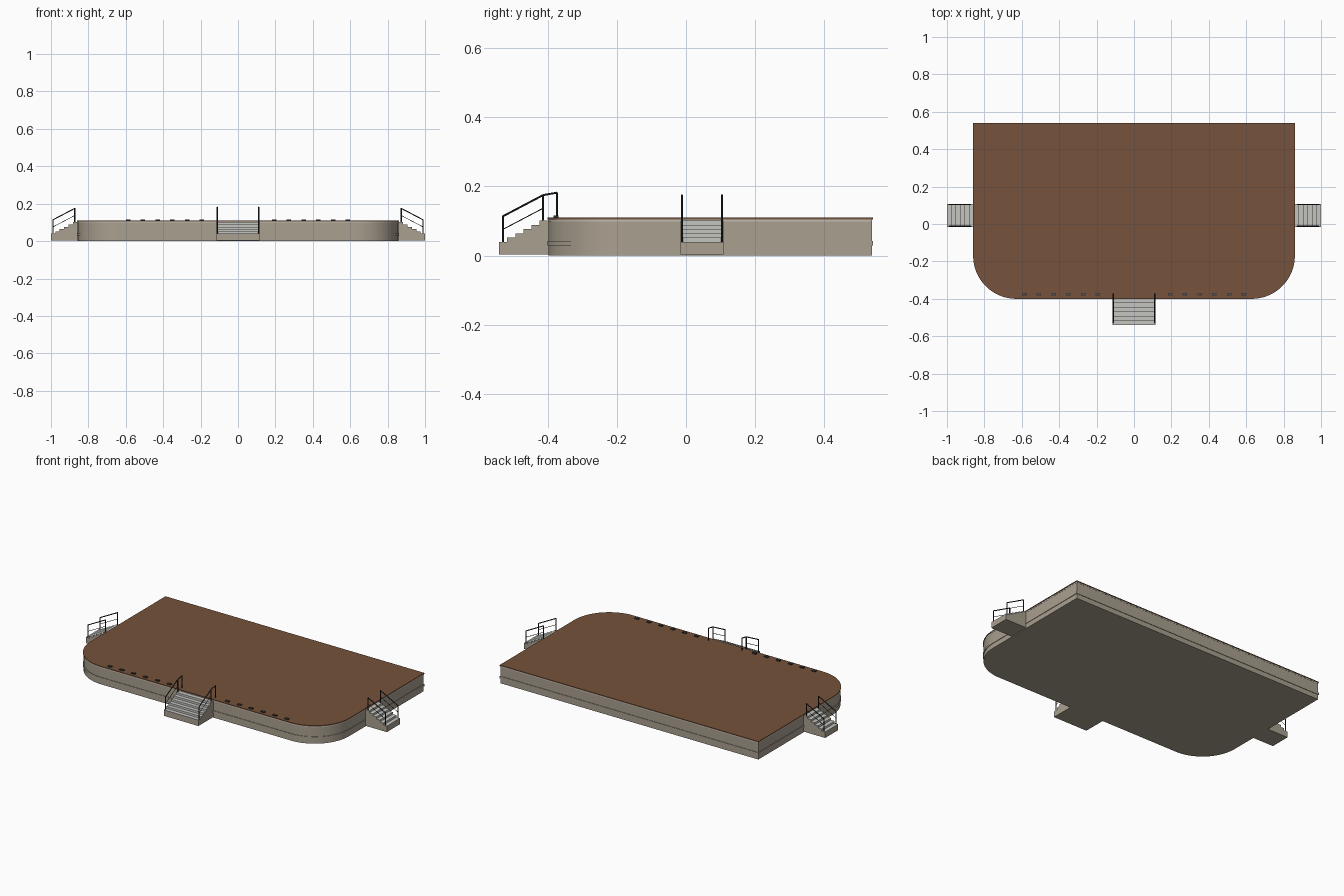
import bpy, bmesh, math
from mathutils import Matrix, Vector

if "Cube" in bpy.data.objects:
    bpy.data.objects.remove(bpy.data.objects["Cube"])


def material(name, rgb):
    m = bpy.data.materials.new(name)
    m.diffuse_color = (*rgb, 1)
    m.use_nodes = True
    m.node_tree.nodes["Principled BSDF"].inputs["Base Color"].default_value = m.diffuse_color
    return m


BEIGE = material("beige wall", (0.40, 0.35, 0.275))
BROWN = material("brown deck", (0.18, 0.085, 0.043))
TRIM = material("pale trim", (0.55, 0.51, 0.44))
GREY = material("grey steps", (0.56, 0.56, 0.53))
DARK = material("dark metal", (0.025, 0.027, 0.03))
LAMP = material("grey lamp", (0.09, 0.09, 0.09))


def finish(name, bm, mats, smooth=False):
    bmesh.ops.recalc_face_normals(bm, faces=bm.faces)
    me = bpy.data.meshes.new(name)
    bm.to_mesh(me)
    bm.free()
    for m in mats:
        me.materials.append(m)
    ob = bpy.data.objects.new(name, me)
    bpy.context.collection.objects.link(ob)
    if smooth:
        bpy.context.view_layer.objects.active = ob
        ob.select_set(True)
        bpy.ops.object.shade_smooth_by_angle(angle=math.radians(30))
        ob.select_set(False)
    return ob


def extrude_profile(bm, pts, vec):
    face = bm.faces.new([bm.verts.new(p) for p in pts])
    new = bmesh.ops.extrude_face_region(bm, geom=[face])["geom"]
    bmesh.ops.translate(bm, vec=vec,
                        verts=[v for v in new if isinstance(v, bmesh.types.BMVert)])


# Stage outline: square back corners, rounded front corners
W, BACK, FRONT, R = 0.86, 0.54, -0.40, 0.23


def outline(inset, z):
    w, r, n = W - inset, R - inset, 24
    pts = [(w, BACK - inset, z), (-w, BACK - inset, z)]
    for cx, start in ((-W + R, math.pi), (W - R, 1.5 * math.pi)):
        for i in range(n + 1):
            a = start + i * math.pi / 2 / n
            pts.append((cx + r * math.cos(a), FRONT + R + r * math.sin(a), z))
    return pts


def slab(name, inset, z0, z1, mat):
    bm = bmesh.new()
    extrude_profile(bm, outline(inset, z0), (0, 0, z1 - z0))
    finish(name, bm, [mat], True)


slab("stage_wall", 0.003, 0.0, 0.100, BEIGE)
slab("wall_band", 0.0, 0.029, 0.043, BEIGE)
slab("deck_trim", 0.002, 0.099, 0.105, TRIM)
slab("deck", 0.0, 0.105, 0.110, BROWN)


# Stairs and railings, built with +x pointing away from the stage
STEPS, RUN, LOW, HIGH = 6, 0.14, 0.040, 0.101


def stairs(name, mat, width):
    h = width / 2
    bm = bmesh.new()
    pts = [(-0.01, -h, 0.004), (RUN, -h, 0.004)]
    for i in range(STEPS):
        z = LOW + (HIGH - LOW) * i / (STEPS - 1)
        pts += [(RUN * (1 - i / STEPS), -h, z), (RUN * (1 - (i + 1) / STEPS), -h, z)]
    pts.append((-0.01, -h, HIGH))
    extrude_profile(bm, pts, (0, width, 0))
    bm.normal_update()
    # treads and risers above the first step are grey
    for f in bm.faces:
        c = f.calc_center_median()
        if c.z > LOW - 0.005 and abs(c.y) < h * 0.9:
            f.material_index = 1
    bm.transform(mat)
    finish(name, bm, [BEIGE, GREY])


def rod(bm, a, b, r):
    a, b = Vector(a), Vector(b)
    d = b - a
    m = Matrix.Translation((a + b) / 2) @ d.to_track_quat("Z", "Y").to_matrix().to_4x4()
    bmesh.ops.create_cone(bm, cap_ends=True, segments=8, radius1=r, radius2=r,
                          depth=d.length, matrix=m)


def railing(name, mat, y, platform_post):
    bm = bmesh.new()
    out, near = 0.129, 0.013
    rod(bm, (out, y, LOW), (out, y, 0.115), 0.003)
    rod(bm, (near, y, HIGH), (near, y, 0.176), 0.003)
    rod(bm, (out, y, 0.114), (near, y, 0.175), 0.0028)
    rod(bm, (out, y, 0.076), (near, y, 0.137), 0.0014)
    if platform_post:
        rod(bm, (-0.027, y, 0.109), (-0.027, y, 0.183), 0.003)
        rod(bm, (near, y, 0.175), (-0.027, y, 0.182), 0.0028)
    bm.transform(mat)
    finish(name, bm, [DARK], True)


places = [("front", (0, FRONT, 0), -90, 0.23, True),
          ("right", (W, 0.046, 0), 0, 0.124, False),
          ("left", (-W, 0.046, 0), 180, 0.124, False)]
for side, loc, angle, width, post in places:
    mat = Matrix.Translation(loc) @ Matrix.Rotation(math.radians(angle), 4, "Z")
    stairs(side + "_stairs", mat, width)
    for k, s in (("a", -1), ("b", 1)):
        railing(f"{side}_railing_{k}", mat, s * (width / 2 - 0.004), post)

# Footlights along the front edge
for s in (-1, 1):
    for i in range(6):
        bm = bmesh.new()
        for size, z, idx in (((0.024, 0.014, 0.006), 0.1125, 0),
                             ((0.018, 0.009, 0.001), 0.1158, 1)):
            m = Matrix.Translation((s * (0.193 + 0.079 * i), -0.376, z))
            vs = bmesh.ops.create_cube(bm, size=1, matrix=m @ Matrix.Diagonal((*size, 1)))["verts"]
            for f in {f for v in vs for f in v.link_faces}:
                f.material_index = idx
        finish(f"footlight_{'left' if s < 0 else 'right'}_{i + 1}", bm, [DARK, LAMP])
